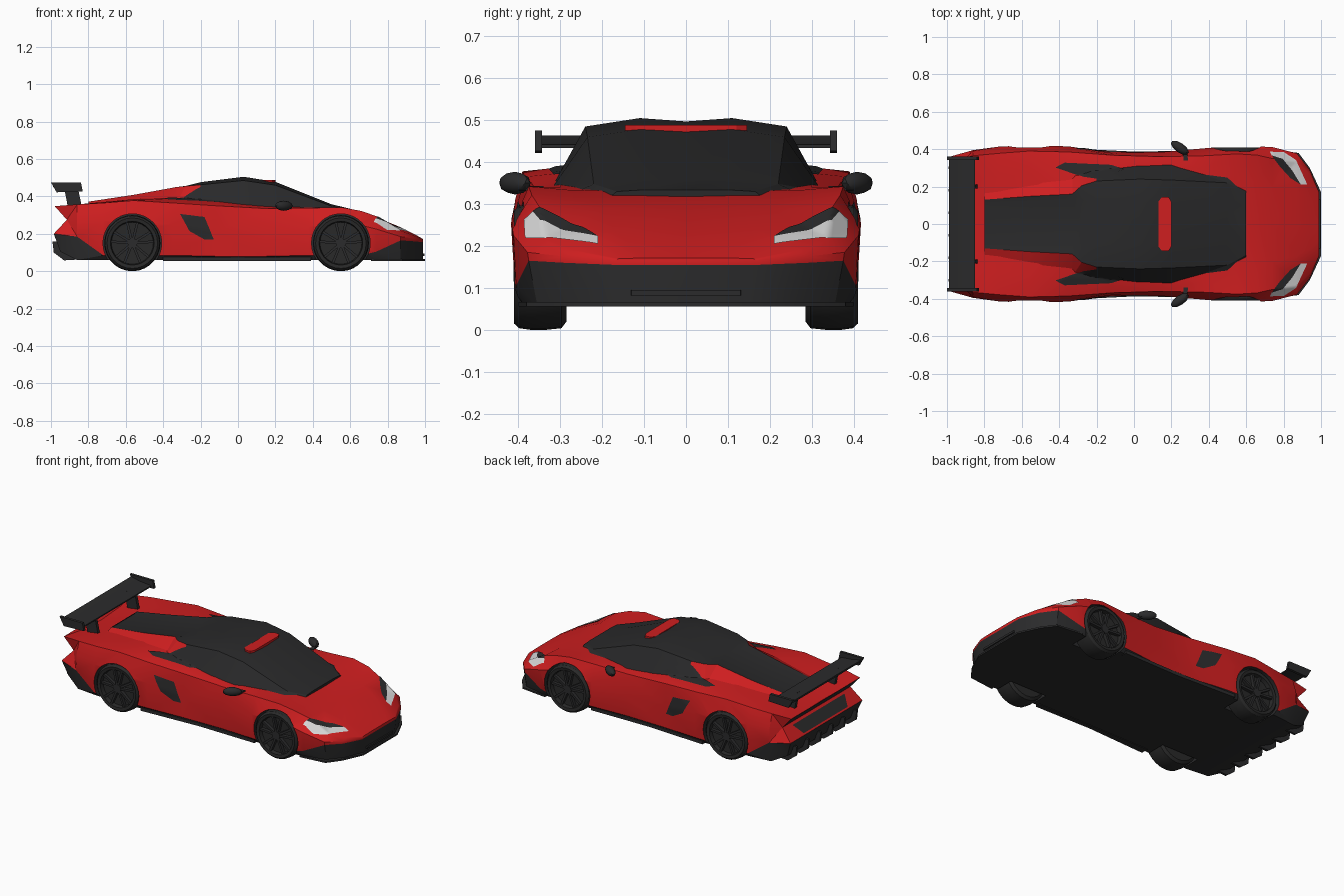
import bpy, bmesh, math
from mathutils import Vector
from mathutils.bvhtree import BVHTree

if "Cube" in bpy.data.objects:
    bpy.data.objects.remove(bpy.data.objects["Cube"])


def mat(name, r, g, b):
    m = bpy.data.materials.new(name)
    m.diffuse_color = (r, g, b, 1)
    m.use_nodes = True
    m.node_tree.nodes["Principled BSDF"].inputs["Base Color"].default_value = m.diffuse_color
    return m


RED = mat("red paint", 0.62, 0.013, 0.014)
DARK = mat("dark trim", 0.024, 0.024, 0.025)
GLASS = mat("dark glass", 0.022, 0.022, 0.023)
TYRE = mat("tyre rubber", 0.022, 0.022, 0.022)
LAMP = mat("lamp white", 0.7, 0.7, 0.7)


def finish(bm, name, mats, angle=30):
    bmesh.ops.recalc_face_normals(bm, faces=bm.faces)
    me = bpy.data.meshes.new(name)
    bm.to_mesh(me)
    bm.free()
    for m in mats:
        me.materials.append(m)
    ob = bpy.data.objects.new(name, me)
    bpy.context.collection.objects.link(ob)
    smooth(ob, angle)
    return ob


def activate(ob):
    bpy.ops.object.select_all(action='DESELECT')
    ob.select_set(True)
    bpy.context.view_layer.objects.active = ob


def smooth(ob, angle=30):
    activate(ob)
    bpy.ops.object.shade_smooth_by_angle(angle=math.radians(angle))


def loft(name, halves, mats, rule, cap_rule, angle=30):
    """Skin half sections, listed from the lower edge up to the centre line."""
    bm = bmesh.new()
    rings = []
    for h in halves:
        full = h + [(x, -y, z) for x, y, z in h[-2::-1]]
        rings.append([bm.verts.new(p) for p in full])
    n, k = len(rings[0]), len(halves[0])
    for A, B in zip(rings, rings[1:]):
        for i in range(n):
            j = (i + 1) % n
            f = bm.faces.new((A[i], A[j], B[j], B[i]))
            seg = -1 if i == n - 1 else min(i, n - 2 - i)
            f.material_index = rule(seg, f.calc_center_median().x)
    for R in (rings[0], rings[-1]):
        for i in range(k - 1):
            q = [R[i], R[i + 1], R[n - 2 - i], R[n - 1 - i]]
            if i == k - 2:
                q.pop(2)
            f = bm.faces.new(q)
            f.material_index = cap_rule(i, R[0].co.x)
    bmesh.ops.triangulate(bm, faces=bm.faces)
    return finish(bm, name, mats, angle)


def place(axis, p, q, t):
    return {'x': (t, p, q), 'y': (p, t, q), 'z': (p, q, t)}[axis]


def prism(name, pts, axis, lo, hi, material):
    bm = bmesh.new()
    a = [bm.verts.new(place(axis, p, q, lo)) for p, q in pts]
    b = [bm.verts.new(place(axis, p, q, hi)) for p, q in pts]
    bm.faces.new(a)
    bm.faces.new(b)
    for i in range(len(a)):
        j = (i + 1) % len(a)
        bm.faces.new((a[i], a[j], b[j], b[i]))
    return finish(bm, name, [material])


# Body stations: x, lower trim edge, waist, shoulder, deck crease (y, z each), centre z
STATIONS = [
    (0.99, .17, .155, .17, .165, .16, .17, .08, .172, .172),
    (0.94, .29, .160, .29, .175, .265, .190, .13, .200, .198),
    (0.87, .375, .165, .378, .185, .335, .217, .17, .235, .23),
    (0.74, .405, .105, .411, .225, .35, .294, .20, .288, .28),
    (0.66, .408, .085, .415, .245, .368, .322, .22, .308, .303),
    (0.55, .408, .085, .415, .25, .375, .342, .27, .333, .33),
    (0.38, .398, .085, .405, .24, .365, .338, .30, .34, .34),
    (0.15, .38, .08, .385, .21, .36, .335, .30, .35, .36),
    (-.12, .385, .08, .38, .21, .368, .35, .29, .375, .385),
    (-.35, .405, .085, .415, .25, .385, .365, .28, .39, .40),
    (-.56, .412, .085, .42, .26, .39, .378, .27, .385, .372),
    (-.72, .41, .085, .414, .27, .378, .365, .25, .37, .36),
    (-.86, .395, .185, .39, .28, .365, .357, .24, .352, .347),
    (-.97, .36, .200, .34, .275, .345, .348, .20, .335, .33)]
halves = []
for x, cy, cz, dy, dz, ey, ez, fy, fz, gz in STATIONS:
    bz = .105 if x < -.9 else .06
    half = [(x, cy - .02, bz), (x, cy, cz), (x, dy, dz), (x, ey, ez), (x, fy, fz), (x, 0, gz)]
    if x < -.9:  # stepped tail
        half = [(tx, p[1], p[2]) for tx, p in zip((-.95, -.985, -.915, -.98, -.965, -.955), half)]
    halves.append(half)
body = loft("body", halves, [RED, DARK],
            lambda s, x: 1 if s < 1 else 0,
            lambda i, x: 1 if i == 0 or (i == 2 and x < 0) else 0)

# Wheel arch cuts
for wx in (.55, -.565):
    for s in (1, -1):
        circle = [(wx + .157 * math.cos(a * math.tau / 32), .15 + .157 * math.sin(a * math.tau / 32))
                  for a in range(32)]
        cut = prism("arch_cutter", circle, 'y', s * .27, s * .55, DARK)
        cut.data.materials.clear()
        cut.data.materials.append(RED)
        cut.data.materials.append(DARK)
        for p in cut.data.polygons:
            p.material_index = 1
        cut.hide_render = True
        activate(body)
        mod = body.modifiers.new("arch", 'BOOLEAN')
        mod.operation, mod.solver, mod.object = 'DIFFERENCE', 'EXACT', cut
        bpy.ops.object.modifier_apply(modifier=mod.name)
        bpy.data.objects.remove(cut)
smooth(body)

# Cabin: x, base, roof rail, bubble (y, z each), centre z
CABIN = [
    (.60, .18, .318, .165, .330, .10, .334, .334),
    (.50, .27, .325, .22, .348, .10, .358, .358),
    (.20, .325, .33, .235, .46, .11, .478, .472),
    (.03, .32, .34, .24, .485, .11, .505, .497),
    (-.20, .30, .355, .23, .462, .11, .476, .468),
    (-.28, .285, .36, .205, .455, .13, .456, .450),
    (-.33, .28, .36, .160, .450, .13, .444, .441),
    (-.56, .25, .36, .148, .408, .12, .402, .402),
    (-.80, .20, .34, .13, .372, .10, .367, .367)]
cabin = loft("cabin", [[(x, ay, az), (x, by, bz), (x, cy, cz), (x, 0, gz)]
                       for x, ay, az, by, bz, cy, cz, gz in CABIN],
             [GLASS, RED], lambda s, x: 1 if s == 0 and x < -.2 else 0, lambda i, x: 0, 25)

# Surface for thin projected panels
verts, polys = [], []
for ob in (body, cabin):
    o = len(verts)
    verts += [v.co.copy() for v in ob.data.vertices]
    polys += [[o + i for i in p.vertices] for p in ob.data.polygons]
surface = BVHTree.FromPolygons(verts, polys)


def panel(name, pts, axis, side, material, lift=.004):
    """Thin plate draped onto the bodywork, projected along an axis."""
    bm = bmesh.new()
    bm.faces.new([bm.verts.new(place(axis, p, q, 2 * side)) for p, q in pts])
    bmesh.ops.triangulate(bm, faces=bm.faces)
    bmesh.ops.subdivide_edges(bm, edges=bm.edges[:], cuts=7, use_grid_fill=True)
    d = Vector(place(axis, 0, 0, -side))
    missed = []
    for v in bm.verts:
        hit, nor, _, _ = surface.ray_cast(v.co, d)
        if hit is None:
            missed.append(v)
        else:
            v.co = hit - nor * lift if nor.dot(d) > 0 else hit + nor * lift
    bmesh.ops.delete(bm, geom=missed, context='VERTS')
    ob = finish(bm, name, [material])
    probe = sum((p.normal * p.area for p in ob.data.polygons), Vector())
    if probe.dot(d) > 0:
        ob.data.flip_normals()


# Headlights, side intakes and quarter windows on both sides
lamp = [(.725, .384), (.80, .382), (.865, .34), (.925, .21), (.89, .21), (.845, .285), (.795, .345), (.735, .364)]
lens = [(.735, .364), (.795, .345), (.845, .285), (.89, .21), (.835, .245), (.78, .305)]
intake = [(-.31, .305), (-.18, .29), (-.13, .17), (-.18, .17), (-.26, .215)]
quarter = [(-.42, .302), (-.37, .327), (-.12, .315), (-.05, .29), (-.19, .238), (-.27, .25)]
for s in (1, -1):
    panel("headlight", [(x, s * y) for x, y in lamp], 'z', 1, LAMP)
    panel("headlight_lens", [(x, s * y) for x, y in lens], 'z', 1, DARK)
    panel("side_intake", intake, 'y', s, DARK)
    panel("quarter_window", [(x, s * y) for x, y in quarter], 'z', 1, GLASS)

# Panel below the tail lip
panel("tail_grille", [(-.26, .262), (.26, .262), (.22, .208), (-.22, .208)], 'x', -1, DARK)

# Intake bar set into the roof front
prism("roof_bar", [(.13, -.12), (.15, -.145), (.185, -.145), (.20, -.12),
                   (.20, .12), (.185, .145), (.15, .145), (.13, .12)], 'z', .46, .489, RED)

# Front splitter and chin blade
plan = [(.71, .40), (.88, .38), (.94, .30), (1.0, .17)]
prism("front_splitter", plan + [(x, -y) for x, y in plan[::-1]], 'z', .056, .066, DARK)
prism("chin_blade", [(.90, .15), (.998, .13), (.998, -.13), (.90, -.15)], 'z', .082, .095, DARK)

# Rear wing
prism("wing_blade", [(-.99, .463), (-.93, .449), (-.85, .442), (-.85, .434), (-.93, .438), (-.99, .452)],
      'y', -.345, .345, DARK)
for s in (1, -1):
    prism("wing_end_plate", [(-1.0, .475), (-.84, .475), (-.83, .427), (-.97, .422)],
          'y', s * .343, s * .36, DARK)
    prism("wing_support", [(-.93, .45), (-.855, .44), (-.835, .345), (-.91, .345)], 'y', s * .19, s * .21, DARK)
    # Side skirts
    prism("side_skirt", [(.39, s * .36), (.39, s * .393), (0, s * .387), (-.40, s * .407), (-.40, s * .36)],
          'z', .056, .076, DARK)

    # Door mirrors
    bm = bmesh.new()
    bmesh.ops.create_icosphere(bm, subdivisions=2, radius=1)
    c, sn = math.cos(math.radians(-35)), math.sin(math.radians(-35))
    for v in bm.verts:
        a, b = v.co.x * .056, v.co.y * .026
        v.co = (.245 + a * c - b * sn, s * (.408 + a * sn + b * c), .350 + v.co.z * .027)
    finish(bm, "mirror", [DARK])
    prism("mirror_stalk", [(.265, s * .34), (.29, s * .34), (.28, s * .40), (.26, s * .40)], 'z', .332, .343, DARK)

# Rear diffuser fins
for y in (-.30, -.18, -.06, .06, .18, .30):
    prism("diffuser_fin", [(-.80, .066), (-.93, .058), (-.985, .10), (-.992, .16), (-.90, .16)],
          'y', y - .007, y + .007, DARK)

# Wheels: lathed tyre with recessed rim, hub and paired spokes
PROFILE = [(0, 0), (.13, 0), (.146, .012), (.15, .05), (.15, .085), (.146, .113), (.135, .125),
           (.117, .122), (.112, .098), (0, .092)]
for wx in (.55, -.565):
    for s in (1, -1):
        bm = bmesh.new()
        prof = [bm.verts.new((wx + r, s * (.285 + t), .15)) for r, t in PROFILE]
        edges = [bm.edges.new(e) for e in zip(prof, prof[1:])]
        bmesh.ops.spin(bm, geom=prof + edges, cent=(wx, 0, .15), axis=(0, 1, 0),
                       angle=math.tau, steps=28, use_duplicate=False)
        bmesh.ops.remove_doubles(bm, verts=bm.verts, dist=1e-5)
        finish(bm, "tyre", [TYRE])

        def polar(r, a):
            return (wx + r * math.cos(a), .15 + r * math.sin(a))
        y0, y1 = s * .375, s * .401
        prism("hub", [polar(.026, i * math.tau / 12) for i in range(12)], 'y', y0, s * .404, DARK)
        for i in range(5):
            base = math.pi / 2 + i * math.tau / 5
            for d in (-.24, .24):
                prism("spoke", [polar(.022, base - .3 + d), polar(.114, base + d - .06),
                                polar(.114, base + d + .06), polar(.022, base + .3 + d)], 'y', y0, y1, DARK)
